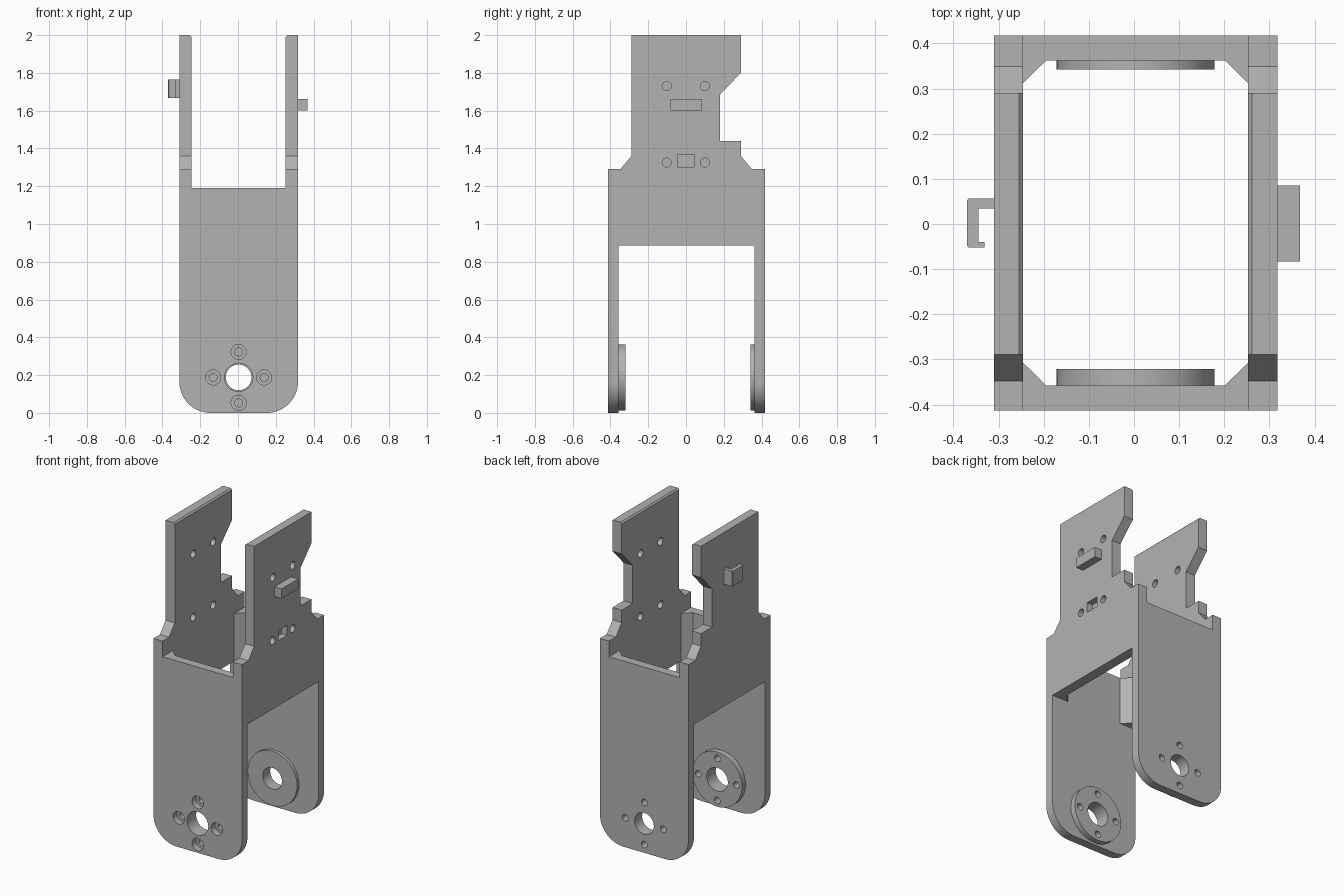
import bpy, bmesh, math
from mathutils import Vector

cube = bpy.data.objects.get("Cube")
if cube:
    bpy.data.objects.remove(cube, do_unlink=True)

grey = bpy.data.materials.new("matte_grey")
grey.use_nodes = True
COLOUR = (0.45, 0.45, 0.45, 1)
grey.diffuse_color = COLOUR
grey.node_tree.nodes["Principled BSDF"].inputs["Base Color"].default_value = COLOUR

CX, CY = 0.0035, 0.0025          # centre of the bracket frame
OX, IX = 0.314, 0.249            # outer and inner half width
OY, IY = 0.4155, 0.36            # outer and inner half depth
PIVOT_Z = 0.188
SHELF, RIM, TOP = 0.885, 1.19, 2.0


def place(axis, u, v, t):
    return Vector({"x": (t, u, v), "y": (u, t, v), "z": (u, v, t)}[axis])


def prism(name, pts, axis, a, b):
    """Extrude a closed outline along an axis from a to b."""
    bm = bmesh.new()
    face = bm.faces.new([bm.verts.new(place(axis, u, v, a)) for u, v in pts])
    ext = bmesh.ops.extrude_face_region(bm, geom=[face])
    verts = [g for g in ext["geom"] if isinstance(g, bmesh.types.BMVert)]
    bmesh.ops.translate(bm, verts=verts, vec=place(axis, 0, 0, b - a))
    bmesh.ops.recalc_face_normals(bm, faces=bm.faces)
    mesh = bpy.data.meshes.new(name)
    bm.to_mesh(mesh)
    bm.free()
    mesh.materials.append(grey)
    ob = bpy.data.objects.new(name, mesh)
    bpy.context.collection.objects.link(ob)
    return ob


def circle(u, v, r, n=48):
    return [(u + r * math.cos(math.tau * i / n), v + r * math.sin(math.tau * i / n))
            for i in range(n)]


def rect(u0, v0, u1, v1):
    return [(u0, v0), (u1, v0), (u1, v1), (u0, v1)]


def cut(ob, pts, axis, a, b):
    """Cut an extruded outline out of an object."""
    cutter = prism("cutter", pts, axis, a, b)
    cutter.hide_render = True
    mod = ob.modifiers.new("hole", "BOOLEAN")
    mod.operation, mod.solver, mod.object = "DIFFERENCE", "EXACT", cutter
    bpy.context.view_layer.update()
    deps = bpy.context.evaluated_depsgraph_get()
    mesh = bpy.data.meshes.new_from_object(ob.evaluated_get(deps))
    ob.modifiers.clear()
    ob.data = mesh
    bpy.data.objects.remove(cutter, do_unlink=True)


parts = []

# Front and back fork plates with rounded feet
R = 0.165
half = [(0.314 - R + R * math.sin(math.pi / 2 * i / 16), R - R * math.cos(math.pi / 2 * i / 16))
        for i in range(17)]
half += [(OX, SHELF), (IX, SHELF), (IX, RIM)]
outline = [(CX + x, z) for x, z in half] + [(CX - x, z) for x, z in reversed(half)]
screws = [(CX + 0.135 * dx, PIVOT_Z + 0.135 * dz)
          for dx, dz in ((1, 0), (0, 1), (-1, 0), (0, -1))]

for name, s, boss, bore in (("front", -1, 0.036, 0.075), ("back", 1, 0.02, 0.068)):
    outer, inner = CY + s * OY, CY + s * IY
    boss_end = inner - s * boss
    plate = prism(name + "_fork_plate", outline, "y", outer, inner)
    disc = prism(name + "_pivot_boss", circle(CX, PIVOT_Z, 0.175, 64), "y", inner, boss_end)
    for ob in (plate, disc):
        cut(ob, circle(CX, PIVOT_Z, bore), "y", outer + s * 0.1, boss_end - s * 0.1)
    for x, z in screws:
        cut(plate, circle(x, z, 0.021, 24), "y", outer + s * 0.1, inner - s * 0.1)
        if name == "front":
            cut(plate, circle(x, z, 0.04, 32), "y", outer + s * 0.1, outer - s * 0.04)
            cut(disc, circle(x, z, 0.021, 24), "y", outer, boss_end - s * 0.1)
    parts += [plate, disc]

# Side plates with shoulders and a notch toward the back
side = [(-OY, SHELF), (OY, SHELF), (OY, 1.29), (0.347, 1.29), (0.288, 1.36), (0.288, 1.44),
        (0.177, 1.44), (0.177, 1.685), (0.288, 1.8), (0.288, TOP), (-0.292, TOP),
        (-0.292, 1.36), (-0.35, 1.29), (-OY, 1.29)]
side = [(CY + y, z) for y, z in side]

for name, s in (("left", 1), ("right", -1)):
    outer, inner = CX + s * OX, CX + s * IX
    plate = prism(name + "_side_plate", side, "x", outer, inner)
    # Small chamfer along the inner top edge
    bm = bmesh.new()
    bm.from_mesh(plate.data)
    edges = [e for e in bm.edges
             if all(v.co.z > TOP - 0.001 and abs(v.co.x - inner) < 0.001 for v in e.verts)]
    bmesh.ops.bevel(bm, geom=edges, offset=0.009, segments=1, affect="EDGES")
    bm.to_mesh(plate.data)
    bm.free()
    # Screw holes: through on the left, blind on the right
    depth = 0.1 if s > 0 else 0.045
    for y in (-0.102, 0.1):
        for z in (1.325, 1.73):
            cut(plate, circle(y, z, 0.024, 24), "x", inner - s * 0.05, inner + s * depth)
    if s > 0:
        cut(plate, rect(-0.045, 1.303, 0.043, 1.367), "x", outer + 0.05, outer - 0.04)
    parts.append(plate)

    # Inner corner gussets
    for end, t in (("front", -1), ("back", 1)):
        corner = [(CX + s * x, CY + t * y) for x, y in ((IX, IY), (0.198, IY), (IX, 0.31))]
        parts.append(prism(f"{end}_{name}_gusset", corner, "z", SHELF, RIM))

# Stop block on the left side
parts.append(prism("stop_block", rect(-0.083, 1.6, 0.085, 1.663), "x", CX + OX, 0.368))

# Cable hook on the right side
hook = [(CX - OX, 0.057), (-0.366, 0.057), (-0.37, 0.053), (-0.37, -0.048), (-0.366, -0.052),
        (-0.331, -0.052), (-0.331, -0.04), (-0.345, -0.04), (-0.345, 0.034), (CX - OX, 0.034)]
parts.append(prism("cable_hook", hook, "z", 1.667, 1.765))

# Smooth the round walls, keep edges sharp
bpy.ops.object.select_all(action="DESELECT")
for ob in parts:
    ob.select_set(True)
bpy.context.view_layer.objects.active = parts[0]
bpy.ops.object.shade_smooth_by_angle(angle=math.radians(30))
